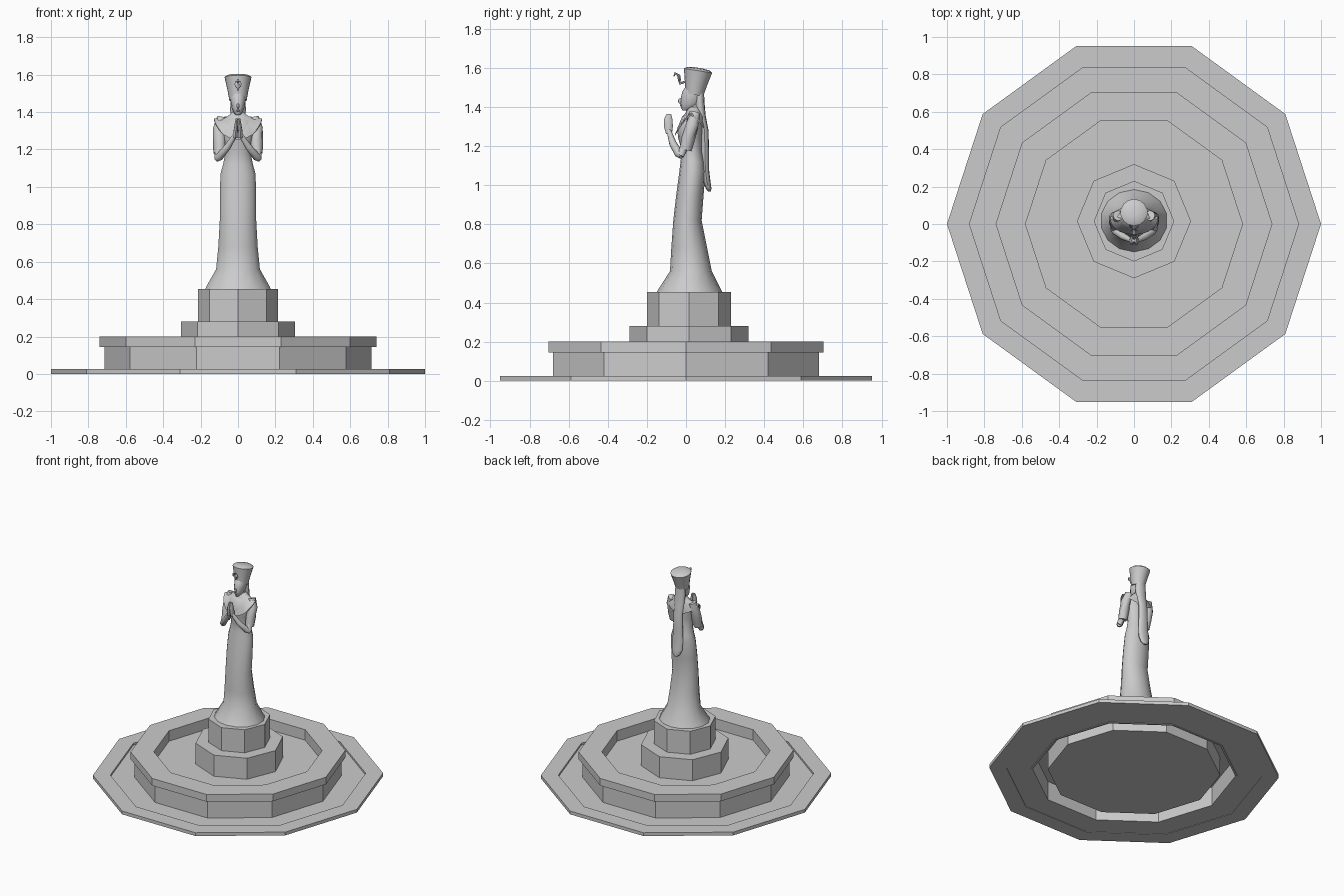
import bpy
import bmesh
from math import sin, cos, pi, radians
from mathutils import Vector, Matrix

old = bpy.data.objects.get("Cube")
if old:
    bpy.data.objects.remove(old, do_unlink=True)

STONE = (0.6, 0.6, 0.6, 1.0)
stone = bpy.data.materials.new("grey_stone")
stone.use_nodes = True
stone.diffuse_color = STONE
stone.node_tree.nodes["Principled BSDF"].inputs["Base Color"].default_value = STONE


def finish(name, bm, smooth=None):
    bmesh.ops.remove_doubles(bm, verts=bm.verts, dist=0.0002)
    bmesh.ops.recalc_face_normals(bm, faces=bm.faces)
    mesh = bpy.data.meshes.new(name)
    bm.to_mesh(mesh)
    bm.free()
    mesh.materials.append(stone)
    obj = bpy.data.objects.new(name, mesh)
    bpy.context.collection.objects.link(obj)
    if smooth:
        bpy.ops.object.select_all(action='DESELECT')
        obj.select_set(True)
        bpy.context.view_layer.objects.active = obj
        bpy.ops.object.shade_smooth_by_angle(angle=radians(smooth))
    return obj


def skin(name, rings, smooth=45, caps=True):
    """Join rings of points with quads."""
    bm = bmesh.new()
    rows = [[bm.verts.new(p) for p in ring] for ring in rings]
    n = len(rows[0])
    for a, b in zip(rows, rows[1:]):
        for i in range(n):
            j = (i + 1) % n
            bm.faces.new((a[i], a[j], b[j], b[i]))
    if caps:
        bm.faces.new(rows[0])
        bm.faces.new(rows[-1])
    return finish(name, bm, smooth)


def oval(z, cy, rx, ry, n=14, cx=0):
    return [Vector((cx + rx * sin(2 * pi * i / n), cy - ry * cos(2 * pi * i / n), z))
            for i in range(n)]


def body(name, sections, n=14, smooth=50):
    """Stack of ovals given as height, front y, back y and half width."""
    return skin(name, [oval(z, (f + b) / 2, w, (b - f) / 2, n)
                       for z, f, b, w in sections], smooth)


def limb(name, stations, side, n=8):
    """Tube through stations of x, y, z, radius."""
    pts = [Vector((s[0] * side, s[1], s[2])) for s in stations]
    rings = []
    for k, (p, s) in enumerate(zip(pts, stations)):
        way = pts[min(k + 1, len(pts) - 1)] - pts[max(k - 1, 0)]
        q = way.to_track_quat('Z', 'Y')
        rings.append([p + q @ v for v in oval(0, 0, s[3], s[3], n)])
    return skin(name, rings, 60)


def ring_solid(name, profile, n, cy=0.0):
    """Revolve a closed outline of radius and height in n flat sides."""
    bm = bmesh.new()
    cols = [[bm.verts.new((r * cos(2 * pi * i / n), cy + r * sin(2 * pi * i / n), z))
             for r, z in profile] for i in range(n)]
    m = len(profile)
    for i in range(n):
        a, b = cols[i], cols[(i + 1) % n]
        for k in range(m):
            j = (k + 1) % m
            if profile[k][0] == 0 and profile[j][0] == 0:
                continue
            bm.faces.new((a[k], b[k], b[j], a[j]))
    return finish(name, bm)


def band(name, r0, r1, z0, z1, n=10, cy=0.0):
    return ring_solid(name, [(r0, z0), (r1, z0), (r1, z1), (r0, z1)], n, cy)


def ball(name, centre, size, tilt=0):
    bm = bmesh.new()
    bmesh.ops.create_uvsphere(bm, u_segments=12, v_segments=8, radius=1)
    bm.transform(Matrix.Translation(centre) @ Matrix.Rotation(tilt, 4, 'X')
                 @ Matrix.Diagonal((*size, 1)))
    return finish(name, bm, 60)


# Fountain basin
band("ground_border", 0.88, 1.0, 0.0, 0.025)
band("ground_channel", 0.70, 0.88, 0.003, 0.010)
band("basin_wall", 0.70, 0.715, 0.0, 0.145)
band("basin_rim", 0.58, 0.74, 0.145, 0.20)
ring_solid("pool_bowl", [(0, 0.005), (0.595, 0.005), (0.595, 0.145),
                         (0.58, 0.145), (0.58, 0.12), (0, 0.12)], 10)

# Stepped pedestal
band("pedestal_lower", 0, 0.305, 0.115, 0.28, 8, 0.015)
band("pedestal_upper", 0, 0.215, 0.28, 0.455, 8, 0.015)

# Long gown and torso
body("gown", [(0.453, -0.15, 0.185, 0.18), (0.465, -0.143, 0.18, 0.175),
              (0.56, -0.082, 0.132, 0.12), (0.68, -0.075, 0.108, 0.108),
              (0.82, -0.065, 0.08, 0.1), (0.95, -0.05, 0.09, 0.1),
              (1.07, -0.034, 0.1, 0.096), (1.12, -0.028, 0.095, 0.082),
              (1.18, -0.022, 0.082, 0.07), (1.24, -0.04, 0.083, 0.076),
              (1.29, -0.045, 0.088, 0.085), (1.35, -0.02, 0.09, 0.09),
              (1.38, 0.01, 0.08, 0.045)])

# Collar cape: high at the shoulders, draped low in front
N = 20
edge = []
for k in range(N):
    a = 2 * pi * k / N
    front = cos(a)
    drop = 0.105 if front > 0 else 0.07
    edge.append(Vector((0.128 * sin(a), 0.025 - front * (0.082 if front > 0 else 0.07),
                        1.365 - drop * abs(front) ** 1.3)))
lip = [v + Vector((0, 0, -0.008)) for v in edge]
skin("collar_cape", [oval(1.40, 0.045, 0.03, 0.03, N),
                     oval(1.378, 0.042, 0.055, 0.04, N), edge, lip], 40, caps=False)

# Arms with joined palms
for side, tag in ((1, "left"), (-1, "right")):
    limb(tag + "_sleeve", [(0.085, 0.045, 1.37, 0.028), (0.1, 0.032, 1.31, 0.035),
                           (0.1, 0.012, 1.24, 0.035), (0.1, -0.002, 1.18, 0.031)], side)
    limb(tag + "_upper_arm", [(0.1, 0.01, 1.24, 0.022), (0.104, -0.015, 1.18, 0.021),
                              (0.11, -0.028, 1.15, 0.018)], side)
    limb(tag + "_forearm", [(0.115, -0.022, 1.148, 0.015), (0.1, -0.036, 1.16, 0.022),
                            (0.055, -0.068, 1.215, 0.019), (0.014, -0.088, 1.28, 0.012)], side)
    skin(tag + "_hand", [oval(z, y, w, d, 8, side * x) for z, x, y, w, d in (
        (1.262, 0.015, -0.087, 0.011, 0.015), (1.30, 0.012, -0.09, 0.012, 0.023),
        (1.335, 0.009, -0.091, 0.009, 0.022), (1.365, 0.006, -0.088, 0.006, 0.012))], 60)

# Neck and head
body("neck", [(1.36, 0.015, 0.075, 0.032), (1.40, 0.022, 0.07, 0.025),
              (1.44, 0.02, 0.07, 0.026)], 10)
body("head", [(1.383, -0.018, 0.01, 0.010), (1.395, -0.026, 0.05, 0.022),
              (1.42, -0.028, 0.075, 0.033), (1.45, -0.026, 0.085, 0.039),
              (1.48, -0.018, 0.088, 0.041), (1.50, -0.005, 0.085, 0.038)], 12)
ball("nose", (0, -0.029, 1.432), (0.007, 0.011, 0.015), radians(-15))
ball("lips", (0, -0.026, 1.408), (0.011, 0.006, 0.005))

# Tall flared crown, leaning back
lean = Matrix.Translation((0, 0.042, 1.462)) @ Matrix.Rotation(radians(-9), 4, 'X')
skin("crown", [[lean @ v for v in oval(z, 0, r, r)] for z, r in (
    (0, 0.047), (0.06, 0.058), (0.125, 0.073), (0.135, 0.058), (0.14, 0.02))], 40)

# Serpent ornament on the crown
limb("serpent", [(0, -0.005, 1.53, 0.006), (0, -0.03, 1.52, 0.007),
                 (0, -0.034, 1.54, 0.008), (0, -0.038, 1.562, 0.007),
                 (0, -0.056, 1.572, 0.006), (0, -0.062, 1.556, 0.003)], 1, 6)
ball("serpent_hood", (0, -0.033, 1.548), (0.018, 0.005, 0.02))

# Long hair down the back
body("hair", [(1.475, 0.045, 0.092, 0.038), (1.42, 0.045, 0.095, 0.042),
              (1.36, 0.055, 0.1, 0.04), (1.28, 0.075, 0.115, 0.036),
              (1.18, 0.075, 0.118, 0.038), (1.08, 0.08, 0.118, 0.043),
              (1.02, 0.088, 0.125, 0.044), (0.985, 0.1, 0.13, 0.032),
              (0.968, 0.112, 0.128, 0.012)], 12)
